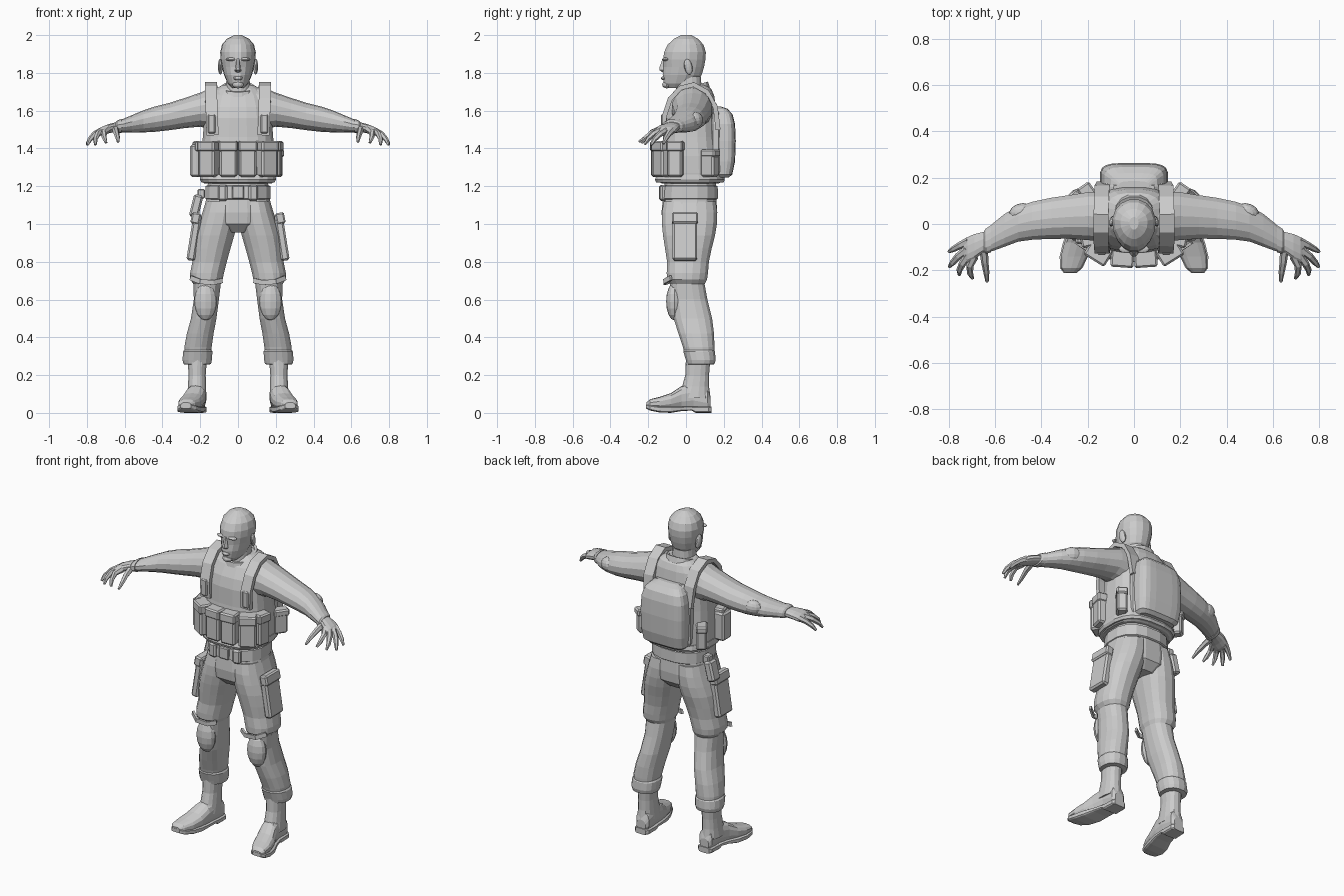
import bpy, bmesh, math
from mathutils import Vector, Matrix, Euler


def finish(name, bm, mirror=False, bevel=0.0):
    bmesh.ops.recalc_face_normals(bm, faces=bm.faces)
    me = bpy.data.meshes.new(name)
    bm.to_mesh(me)
    bm.free()
    ob = bpy.data.objects.new(name, me)
    bpy.context.collection.objects.link(ob)
    if bevel:
        m = ob.modifiers.new("bevel", 'BEVEL')
        m.width, m.segments = bevel, 1
    if mirror:
        ob.modifiers.new("mirror", 'MIRROR')
    return ob


def skin(bm, rings):
    n = len(rings[0])
    vs = [[bm.verts.new(p) for p in r] for r in rings]
    for a, b in zip(vs, vs[1:]):
        for i in range(n):
            bm.faces.new((a[i], a[(i + 1) % n], b[(i + 1) % n], b[i]))
    bm.faces.new(vs[0])
    bm.faces.new(vs[-1])


def loft(name, rows, axis='z', n=16, p=2.3, mirror=False, taper=0.0, tilt=0.0):
    """Rows are (t, u0, u1, v0, v1): superellipse sections along an axis."""
    bm, rings = bmesh.new(), []
    for t, u0, u1, v0, v1 in rows:
        ring = []
        for i in range(n):
            a = 2 * math.pi * (i + 0.5) / n
            c, s = math.cos(a), math.sin(a)
            c = math.copysign(abs(c) ** (2 / p), c)
            s = math.copysign(abs(s) ** (2 / p), s)
            c *= 1 + taper * min(s, 0)
            u, v = (u0 + u1 + c * (u1 - u0)) / 2, (v0 + v1 + s * (v1 - v0)) / 2
            ring.append({'z': (u, v, t + tilt * (v - 0.02)), 'x': (t, u, v), 'y': (u, t, v)}[axis])
        rings.append(ring)
    skin(bm, rings)
    return finish(name, bm, mirror)


def sym(rows):
    return [(z, -w, w, a, b) for z, w, a, b in rows]


def tube(name, pts, radii, side=(0, 0, 1), flat=1.0, n=8, mirror=True):
    """Sweep along points; flat scales the section thickness."""
    bm, rings = bmesh.new(), []
    pts = [Vector(q) for q in pts]
    for i, q in enumerate(pts):
        d = (pts[min(i + 1, len(pts) - 1)] - pts[max(i - 1, 0)]).normalized()
        s = Vector(side)
        s = (s - d * s.dot(d)).normalized()
        o = d.cross(s)
        rings.append([q + radii[i] * (s * math.cos(a) + o * flat * math.sin(a))
                      for a in (2 * math.pi * (k + 0.5) / n for k in range(n))])
    skin(bm, rings)
    return finish(name, bm, mirror)


def box(name, loc, size, rot=(0, 0, 0), mirror=False, bevel=0.01):
    bm = bmesh.new()
    m = (Matrix.Translation(loc) @ Euler([math.radians(r) for r in rot]).to_matrix().to_4x4()
         @ Matrix.Diagonal((*size, 1)))
    bmesh.ops.create_cube(bm, size=1, matrix=m)
    return finish(name, bm, mirror, bevel)


def ball(name, loc, rad, mirror=False, rot=(0, 0, 0)):
    bm = bmesh.new()
    m = (Matrix.Translation(loc) @ Euler([math.radians(r) for r in rot]).to_matrix().to_4x4()
         @ Matrix.Diagonal((*rad, 1)))
    bmesh.ops.create_uvsphere(bm, u_segments=12, v_segments=8, radius=1, matrix=m)
    return finish(name, bm, mirror)


# Head and face
loft("head", sym([(1.72, .032, -.10, .0), (1.745, .056, -.12, .05), (1.79, .076, -.125, .085),
                  (1.83, .086, -.12, .097), (1.87, .094, -.123, .105), (1.91, .096, -.118, .107),
                  (1.95, .086, -.098, .094), (1.98, .06, -.065, .065), (2.0, .02, -.025, .03)]),
     taper=.22, p=2.2)
loft("nose", sym([(1.875, .009, -.125, -.09), (1.83, .014, -.142, -.09),
                  (1.815, .019, -.143, -.09), (1.803, .014, -.126, -.09)]), n=8)
ball("brow", (.034, -.108, 1.872), (.032, .018, .009), True)
ball("lips", (0, -.117, 1.772), (.026, .015, .011))
ball("chin", (0, -.102, 1.738), (.03, .024, .02))
ball("ear", (.094, .012, 1.832), (.012, .022, .042), True, (12, 0, 12))
loft("neck", sym([(1.62, .08, -.06, .10), (1.70, .066, -.055, .085), (1.78, .062, -.05, .08)]))

# Collar
loft("collar", sym([(1.63, .125, -.09, .14), (1.69, .098, -.075, .128), (1.725, .087, -.068, .118),
                    (1.723, .074, -.056, .105), (1.67, .066, -.05, .09)]), tilt=.3)

# Torso and vest
loft("vest", sym([(1.215, .18, -.13, .175), (1.225, .192, -.15, .195), (1.27, .197, -.145, .195),
                  (1.36, .197, -.135, .185), (1.46, .188, -.122, .17), (1.56, .18, -.118, .165),
                  (1.62, .172, -.102, .16), (1.68, .15, -.068, .15), (1.715, .12, -.04, .135),
                  (1.735, .085, -.02, .11)]), n=20, p=2.7)
tube("shoulder_strap", [(.135, -.112, 1.47), (.138, -.115, 1.57), (.142, -.085, 1.66), (.143, -.03, 1.72),
                        (.143, .04, 1.738), (.14, .11, 1.70), (.138, .155, 1.62), (.13, .17, 1.50)],
     [.045] * 8, side=(1, 0, 0), flat=.4, n=4)
box("strap_buckle", (.14, -.118, 1.53), (.04, .03, .10), mirror=True, bevel=.006)
loft("vest_rim", sym([(1.22, .195, -.16, .20), (1.235, .203, -.166, .207), (1.262, .2, -.155, .2)]),
     n=20, p=2.7)

# Ammunition pouches with flaps around the vest front
for name, x, y, w, d, turn in (("front", .05, -.145, .092, .075, 4), ("corner", .152, -.122, .098, .075, 32),
                               ("side", .198, -.055, .08, .06, 78)):
    box(name + "_pouch", (x, y, 1.34), (w, d, .18), (0, 0, turn), True)
    box(name + "_pouch_flap", (x, y, 1.412), (w + .008, d + .01, .055), (0, 0, turn), True, .008)
box("large_side_pouch", (-.218, -.045, 1.335), (.07, .085, .17))
box("rear_side_pouch", (.193, .125, 1.32), (.06, .085, .14), (0, 0, -35), True)
box("rear_side_pouch_flap", (.197, .13, 1.375), (.064, .09, .04), (0, 0, -35), True, .008)

# Backpack
loft("backpack", sym([(1.245, .12, .13, .225), (1.262, .138, .13, .245), (1.33, .145, .13, .26),
                      (1.44, .147, .13, .264), (1.53, .143, .13, .26), (1.58, .128, .13, .247),
                      (1.61, .10, .13, .22), (1.622, .065, .13, .185)]), p=4, n=20)
loft("backpack_back_panel", sym([(1.25, .14, .13, .18), (1.28, .152, .13, .185), (1.53, .152, .13, .185),
                                 (1.59, .13, .13, .18), (1.62, .09, .13, .17)]), p=5)

# Sleeves, elbow patches and cuffs
loft("sleeve", [(.05, -.06, .13, 1.54, 1.725), (.14, -.078, .142, 1.50, 1.722),
                (.20, -.072, .14, 1.515, 1.695), (.28, -.066, .127, 1.508, 1.668),
                (.36, -.066, .115, 1.497, 1.642), (.44, -.07, .098, 1.488, 1.622),
                (.50, -.078, .078, 1.485, 1.602), (.56, -.10, .045, 1.484, 1.577),
                (.61, -.118, .004, 1.484, 1.556), (.635, -.124, -.02, 1.487, 1.545)],
     axis='x', n=14, p=2.1, mirror=True)
ball("elbow_patch", (.492, .052, 1.55), (.052, .036, .042), True, (0, 6, -22))
loft("sleeve_cuff", [(.618, -.124, -.004, 1.481, 1.556), (.64, -.13, -.018, 1.482, 1.548),
                     (.648, -.122, -.03, 1.49, 1.54)], axis='x', n=14, mirror=True)

# Hands
loft("palm", [(.61, -.11, -.03, 1.492, 1.54), (.655, -.128, -.034, 1.486, 1.537),
              (.69, -.155, -.042, 1.478, 1.528), (.72, -.168, -.055, 1.468, 1.515),
              (.738, -.16, -.075, 1.465, 1.50)], axis='x', n=12, mirror=True)
fingers = {"thumb": [(.65, -.11, 1.505), (.645, -.165, 1.485), (.638, -.21, 1.46), (.635, -.25, 1.435)],
           "index_finger": [(.69, -.14, 1.50), (.71, -.18, 1.485), (.708, -.215, 1.455), (.698, -.235, 1.43)],
           "middle_finger": [(.715, -.135, 1.495), (.742, -.172, 1.478), (.755, -.20, 1.45), (.755, -.22, 1.42)],
           "ring_finger": [(.72, -.11, 1.495), (.76, -.14, 1.475), (.785, -.168, 1.447), (.798, -.185, 1.418)],
           "little_finger": [(.715, -.075, 1.495), (.75, -.092, 1.477), (.78, -.108, 1.452), (.8, -.12, 1.425)]}
for name, pts in fingers.items():
    tube(name, pts, [.019, .016, .013, .007], n=6)

# Hips and belt
loft("hips", sym([(1.23, .16, -.115, .16), (1.13, .172, -.125, .163), (1.06, .185, -.132, .168),
                  (1.0, .175, -.125, .162), (.955, .09, -.08, .12)]), p=2.5)
loft("belt", sym([(1.13, .168, -.126, .165), (1.135, .176, -.135, .172), (1.2, .174, -.13, .17),
                  (1.205, .165, -.12, .16)]), p=2.5)
box("belt_buckle", (0, -.13, 1.168), (.065, .025, .07), bevel=.005)
box("belt_pouch", (.08, -.122, 1.165), (.05, .035, .085), (0, 0, 10), True)
box("hip_holster", (-.222, .065, 1.095), (.05, .07, .12), (0, 14, 0))
box("holster_hanger", (-.195, .065, 1.16), (.04, .05, .05), bevel=.006)

# Trousers, thigh pockets and knee pads
loft("trouser_leg", [(1.12, .0, .172, -.12, .16), (1.06, .0, .19, -.13, .168), (1.0, .004, .21, -.13, .166),
                     (.94, .018, .228, -.124, .156), (.87, .038, .238, -.113, .138),
                     (.80, .058, .243, -.102, .123), (.74, .073, .255, -.104, .118),
                     (.705, .08, .254, -.102, .113), (.682, .09, .237, -.086, .1),
                     (.60, .10, .235, -.08, .115), (.50, .113, .25, -.067, .14), (.42, .128, .272, -.042, .15),
                     (.35, .138, .285, -.018, .152), (.30, .145, .285, -.005, .15)], mirror=True)
loft("trouser_cuff", [(.335, .14, .284, -.012, .148), (.325, .134, .292, -.016, .155),
                      (.28, .137, .295, -.002, .158), (.258, .142, .29, .004, .152),
                      (.255, .165, .27, .01, .13)], mirror=True)
box("thigh_pocket", (.232, -.006, .93), (.045, .13, .25), (0, -9, 0), True)
box("thigh_pocket_flap", (.224, -.006, 1.03), (.048, .138, .06), (0, -11, 0), True, .008)
ball("knee_pad", (.172, -.062, .59), (.06, .043, .10), True)
tube("knee_strap", [(.085, -.085, .70), (.13, -.112, .69), (.2, -.114, .695), (.25, -.08, .715)],
     [.018] * 4, flat=.5, n=4)

# Boots
loft("boot_shaft", [(.30, .162, .268, .0, .13), (.2, .17, .263, -.004, .122), (.14, .168, .266, -.02, .122),
                    (.08, .166, .272, -.05, .13)], n=14, mirror=True)
loft("boot_foot", [(.13, .185, .245, .02, .085), (.115, .17, .258, .01, .13), (.04, .167, .264, .015, .16),
                   (-.025, .172, .28, .015, .142), (-.08, .182, .302, .015, .105),
                   (-.14, .2, .317, .015, .085), (-.19, .226, .317, .022, .072),
                   (-.21, .25, .302, .032, .055)], axis='y', n=14, p=2.5, mirror=True)
loft("boot_sole", [(.135, .18, .25, 0, .035), (.12, .166, .262, 0, .035), (.05, .165, .265, 0, .035),
                   (.03, .167, .268, .012, .035), (-.02, .17, .283, .01, .035), (-.08, .18, .308, .0, .035),
                   (-.14, .198, .322, .002, .035), (-.19, .222, .321, .012, .042),
                   (-.212, .248, .304, .024, .046)], axis='y', n=12, p=5, mirror=True)
